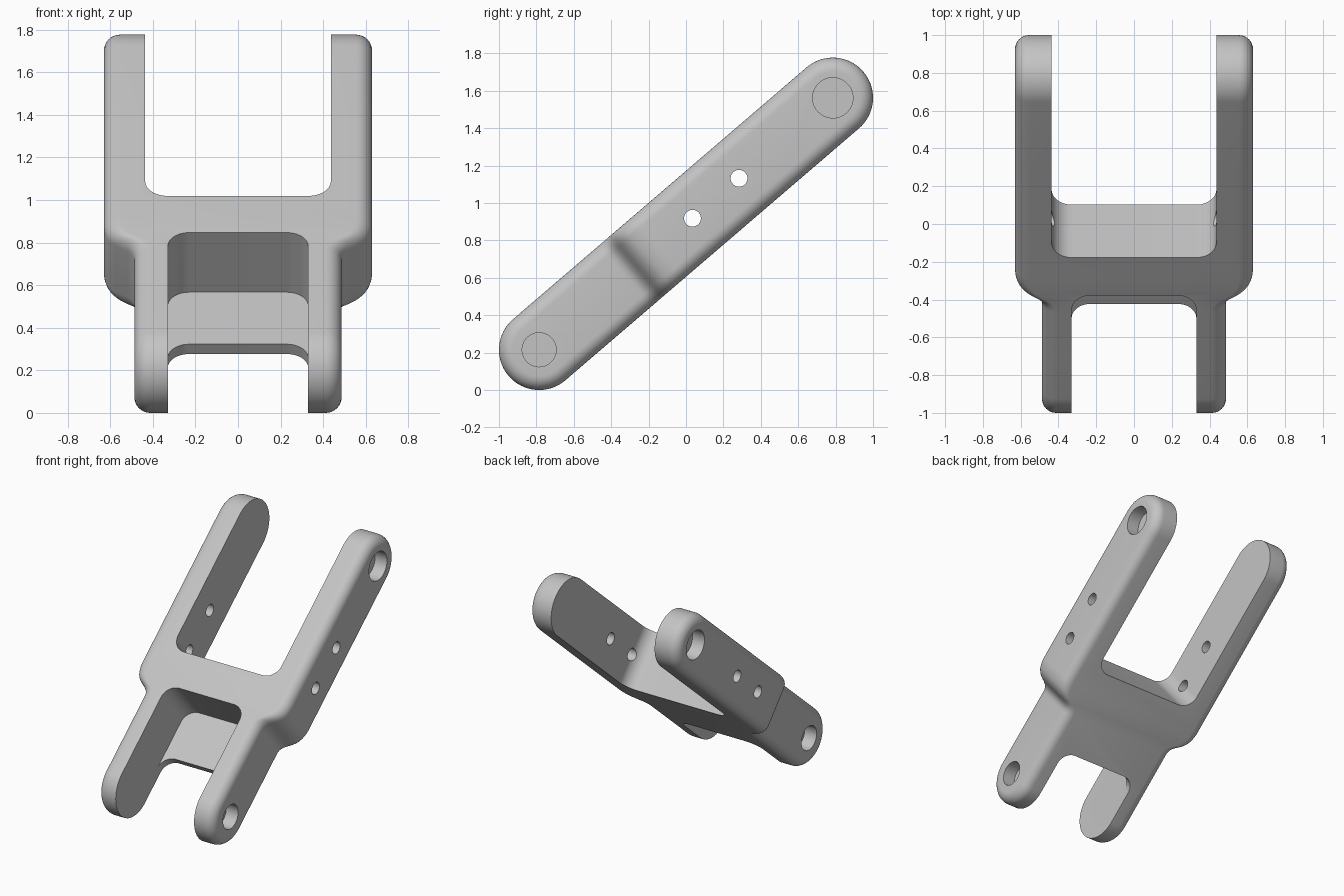
import bpy, bmesh, math
from mathutils import Matrix, Vector

if "Cube" in bpy.data.objects:
    bpy.data.objects.remove(bpy.data.objects["Cube"])

R = 0.215                      # capsule radius of the side profile
LOW, HIGH = Vector((0, -0.785, R)), Vector((0, 0.785, 1.562))
LENGTH = (HIGH - LOW).length
TILT = math.atan2(HIGH.z - LOW.z, HIGH.y - LOW.y)
# Part space: x across, y along the arms, z through the thickness
FRAME = Matrix.Translation(LOW) @ Matrix.Rotation(TILT, 4, 'X')
EDGE = 0.075                   # outer edge rounding

grey = bpy.data.materials.new("light_grey")
grey.use_nodes = True
COLOUR = (0.55, 0.55, 0.55, 1)
grey.diffuse_color = COLOUR
grey.node_tree.nodes["Principled BSDF"].inputs["Base Color"].default_value = COLOUR


def make(name, bm):
    bmesh.ops.recalc_face_normals(bm, faces=bm.faces)
    mesh = bpy.data.meshes.new(name)
    bm.to_mesh(mesh)
    bm.free()
    mesh.transform(FRAME)
    mesh.materials.append(grey)
    ob = bpy.data.objects.new(name, mesh)
    bpy.context.collection.objects.link(ob)
    return ob


# Half width along the arm: narrow lower fork, curved shoulder, wide upper fork
SHOULDER = [(0.60, 0.487), (0.64, 0.495), (0.67, 0.52), (0.69, 0.55),
            (0.715, 0.583), (0.75, 0.61), (0.80, 0.626), (0.85, 0.63)]


def half_width(u):
    if u <= SHOULDER[0][0]:
        return SHOULDER[0][1]
    for i in range(len(SHOULDER) - 1):
        (u0, x0), (u1, x1) = SHOULDER[i:i + 2]
        if u <= u1:
            # Smooth cubic through the neighbouring points
            (ua, xa), (ub, xb) = SHOULDER[max(i - 1, 0)], SHOULDER[min(i + 2, len(SHOULDER) - 1)]
            m0 = (x1 - xa) / (u1 - ua) if i else 0
            m1 = (xb - x0) / (ub - u0) if ub > u1 else 0
            h, t = u1 - u0, (u - u0) / (u1 - u0)
            return (x0 * (1 + 2 * t) * (1 - t) ** 2 + h * m0 * t * (1 - t) ** 2
                    + x1 * t * t * (3 - 2 * t) + h * m1 * t * t * (t - 1))
    return SHOULDER[-1][1]


ARC = 20
straight = [0.3] + [0.6 + 0.0125 * i for i in range(21)] + [1.2, 1.6]


def capsule(radius):
    """Upper half of the outline from the low tip to the high tip."""
    pts = []
    for i in range(ARC + 1):
        a = math.pi / 2 * i / ARC
        pts.append((-radius * math.cos(a), radius * math.sin(a)))
    pts += [(u, radius) for u in straight]
    for i in range(ARC + 1):
        a = math.pi / 2 * i / ARC
        pts.append((LENGTH + radius * math.sin(a), radius * math.cos(a)))
    return pts


def body():
    bm = bmesh.new()
    rings = []
    steps = 8
    for side in (-1, 1):
        for k in range(steps + 1):
            a = math.pi / 2 * (k / steps if side > 0 else 1 - k / steps)
            half = capsule(R - EDGE * (1 - math.cos(a)))
            loop = half + [(u, -w) for u, w in half[-2:0:-1]]
            rings.append([bm.verts.new((side * (half_width(u) - EDGE * (1 - math.sin(a))), u, w))
                          for u, w in loop])
    n = len(rings[0])
    for p, q in zip(rings, rings[1:]):
        for i in range(n):
            j = (i + 1) % n
            bm.faces.new((p[i], p[j], q[j], q[i]))
    # Side faces: strips joining the upper and lower outline
    for ring in (rings[0], rings[-1]):
        for i in range(n // 2):
            quad = [ring[i], ring[i + 1], ring[-i - 1], ring[-i % n]]
            bm.faces.new(list(dict.fromkeys(quad)))
    return make("fork_link", bm)


def slot_cutter(name, half, start, end, radius, z0, z1):
    """Prism with two rounded corners at its start."""
    s = 1 if end > start else -1
    pts = [(half, end)]
    for i in range(13):
        a = math.pi / 2 * i / 12
        pts.append((half - radius + radius * math.cos(a), start + s * radius * (1 - math.sin(a))))
    pts += [(-x, y) for x, y in reversed(pts)]
    bm = bmesh.new()
    face = bm.faces.new([bm.verts.new((x, y, z0)) for x, y in pts])
    ext = bmesh.ops.extrude_face_region(bm, geom=[face])["geom"]
    bmesh.ops.translate(bm, vec=(0, 0, z1 - z0),
                        verts=[v for v in ext if isinstance(v, bmesh.types.BMVert)])
    return make(name, bm)


def hole_cutter(name, u, radius, x0, x1):
    bm = bmesh.new()
    place = Matrix.Translation(((x0 + x1) / 2, u, 0)) @ Matrix.Rotation(math.pi / 2, 4, 'Y')
    bmesh.ops.create_cone(bm, cap_ends=True, segments=40, radius1=radius, radius2=radius,
                          depth=x1 - x0, matrix=place)
    return make(name, bm)


link = body()

# Fork gaps, the pocket above the thin web, pin holes and pivot recesses
cutters = [slot_cutter("upper_gap", 0.436, 0.985, 3, 0.105, -0.5, 0.5),
           slot_cutter("pocket", 0.33, 0.72, -1, 0.1, -0.154, 0.5),
           slot_cutter("lower_gap", 0.33, 0.345, -1, 0.1, -0.5, 0.4),
           hole_cutter("pin_hole_a", 1.08, 0.045, -1, 1),
           hole_cutter("pin_hole_b", 1.408, 0.045, -1, 1)]
for side in (-1, 1):
    for u, radius, outer in ((0, 0.091, 0.487), (LENGTH, 0.108, 0.63)):
        x0, x1 = sorted((side * (outer - 0.1), side))
        cutters.append(hole_cutter("pivot_recess", u, radius, x0, x1))

bpy.context.view_layer.objects.active = link
link.select_set(True)
for cutter in cutters:
    cutter.hide_render = True
    mod = link.modifiers.new(cutter.name, 'BOOLEAN')
    mod.operation, mod.solver, mod.object = 'DIFFERENCE', 'EXACT', cutter
    bpy.ops.object.modifier_apply(modifier=mod.name)
    bpy.data.objects.remove(cutter)

bpy.ops.object.shade_smooth_by_angle(angle=math.radians(30))
